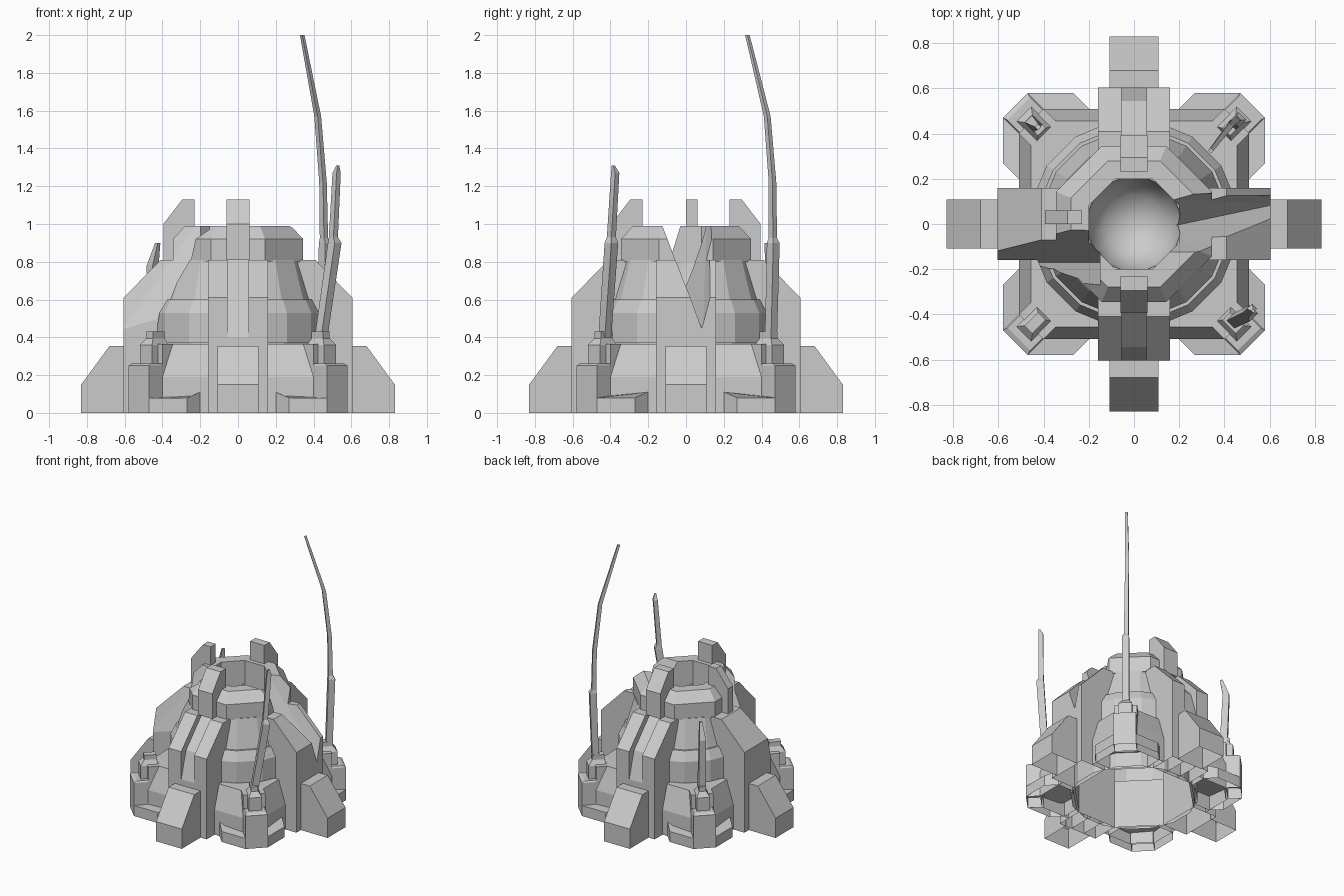
import bpy, bmesh
from math import pi, cos, sin
from mathutils import Matrix

if "Cube" in bpy.data.objects:
    bpy.data.objects.remove(bpy.data.objects["Cube"])


def finish(name, bm, matrix=None):
    if matrix:
        bm.transform(matrix)
    bmesh.ops.remove_doubles(bm, verts=bm.verts, dist=1e-5)
    bmesh.ops.recalc_face_normals(bm, faces=bm.faces)
    me = bpy.data.meshes.new(name)
    bm.to_mesh(me)
    bm.free()
    ob = bpy.data.objects.new(name, me)
    bpy.context.collection.objects.link(ob)
    return ob


def loft(name, rings, matrix=None):
    """Closed solid through matching rings of points."""
    bm = bmesh.new()
    rs = [[bm.verts.new(p) for p in ring] for ring in rings]
    n = len(rs[0])
    for a, b in zip(rs, rs[1:]):
        for i in range(n):
            j = (i + 1) % n
            bm.faces.new((a[i], a[j], b[j], b[i]))
    bm.faces.new(rs[0])
    bm.faces.new(rs[-1])
    return finish(name, bm, matrix)


def slab(name, profile, y0, y1, matrix=None):
    """Side profile in (radius, z), extruded sideways."""
    return loft(name, [[(r, y, z) for r, z in profile] for y in (y0, y1)], matrix)


def ring(poly, z):
    return [(x, y, z) for x, y in poly]


def lathe(name, loop, n, smooth_from):
    """Closed profile loop revolved; segments from smooth_from on are smooth."""
    bm = bmesh.new()
    cols = []
    for k in range(n):
        a = 2 * pi * (k + .5) / n
        cols.append([bm.verts.new((r * cos(a), r * sin(a), z)) for r, z in loop])
    m = len(loop)
    for k in range(n):
        a, b = cols[k], cols[(k + 1) % n]
        for i in range(m):
            j = (i + 1) % m
            f = bm.faces.new((a[i], b[i], b[j], a[j]))
            f.smooth = i >= smooth_from
    bmesh.ops.dissolve_degenerate(bm, dist=1e-5, edges=bm.edges)
    return finish(name, bm)


def hull(name, pts):
    bm = bmesh.new()
    for p in pts:
        bm.verts.new(p)
    bmesh.ops.convex_hull(bm, input=bm.verts)
    ob = finish(name, bm)
    ob.hide_render = True
    return ob


def cut(ob, cutter):
    mod = ob.modifiers.new("cut", 'BOOLEAN')
    mod.operation = 'DIFFERENCE'
    mod.solver = 'EXACT'
    mod.object = cutter
    bpy.context.view_layer.objects.active = ob
    bpy.ops.object.modifier_apply(modifier=mod.name)


# Core drum with the bowl sunk into it, and the octagonal crown
core = lathe("core", [(0, 0), (.44, 0), (.44, .37), (.465, .37), (.465, .53), (.43, .60), (.415, .60),
                      (.355, .81), (.212, .81), (.20, .68), (.13, .56), (0, .52)], 16, 8)
crown = lathe("crown", [(.30, .80), (.373, .80), (.373, .92), (.303, .99), (.216, .99), (.216, .80)], 8, 9)

# Four ribs, buttress feet and horns; order is +x, +y, -x, -y
RIB = [(.40, 0), (.605, 0), (.605, .61), (.41, .81), (.28, .81), (.30, .55), (.40, .5)]
GROOVE = [(.40, 0), (.605, 0), (.605, .40), (.545, .60), (.36, .795), (.28, .795), (.30, .55), (.40, .5)]
FOOT = [(.60, 0), (.83, 0), (.83, .15), (.68, .355), (.60, .355)]
HORN = [(.23, .88), (.23, 1.13), (.295, 1.13), (.395, 1.0), (.395, .81), (.30, .81)]
ribs = {}
for k, side in enumerate(("right", "back", "left", "front")):
    rot = Matrix.Rotation(k * pi / 2, 4, 'Z')
    slab(side + "_foot", FOOT, -.108, .108, rot)
    if side in ("back", "front"):
        slab(side + "_rib_groove", GROOVE, -.055, .055, rot)
        slab(side + "_rib_ridge_a", RIB, -.16, -.055, rot)
        slab(side + "_rib_ridge_b", RIB, .055, .16, rot)
        slab(side + "_horn", HORN, -.06, .06, rot)
    else:
        ribs[side] = slab(side + "_rib", RIB, -.16, .16, rot)
slab("left_horn", [(-r, z) for r, z in HORN], .0, .06)

# Damage: twisted gouge down the right, slanted break on the left
gouge = hull("gouge_cutter", [(.12, -.15, 1.06), (.12, -.02, .70), (.12, .11, 1.06),
                              (.36, -.15, 1.06), (.36, .04, .60), (.36, .13, 1.06),
                              (.64, -.06, .85), (.64, .09, .43), (.64, .20, .85)])
split = hull("split_cutter", [(x, y, z) for x in (-.64, -.27, -.15)
                              for y, z in ((0, 1.1), (-.17, .4 if x < -.6 else .55), (-.3, 1.1))])
for ob in (core, crown, ribs["right"]):
    cut(ob, gouge)
for ob in (core, crown, ribs["left"]):
    cut(ob, split)
for c in (gouge, split):
    bpy.data.objects.remove(c)

# Four corner pods
BASE = [(.20, .51), (.27, .58), (.47, .58), (.58, .47), (.58, .27), (.51, .20), (.38, .20), (.20, .38)]
LIP = [.11, .08, .08, .08, .08, .11, .11, .11]
WALL = [(.16, .51), (.40, .51), (.51, .40), (.51, .16), (.40, .16), (.16, .40)]
WALL_TOP = [(.16, .455), (.36, .455), (.455, .36), (.455, .16), (.40, .16), (.16, .40)]
BODY = [(.40, .51), (.51, .40), (.44, .33), (.33, .44)]
TOWER = [(.47, .58), (.58, .47), (.50, .39), (.39, .50)]
TOWER_TOP = [(.46, .56), (.56, .46), (.49, .39), (.39, .49)]
NECK = [(.455, .52), (.52, .455), (.43, .365), (.365, .43)]
CAP = [(.45, .485), (.485, .45), (.425, .39), (.39, .425)]


def diamond(x, y, z, h):
    return [(x - h, y, z), (x, y - h, z), (x + h, y, z), (x, y + h, z)]


for sx in (-1, 1):
    for sy in (-1, 1):
        m = Matrix.Diagonal((sx, sy, 1, 1))
        tag = ("front_" if sy < 0 else "back_") + ("left_" if sx < 0 else "right_")
        loft(tag + "pod_base", [ring(BASE, 0), [(x, y, z) for (x, y), z in zip(BASE, LIP)]], m)
        loft(tag + "pod_wall", [ring(WALL, 0), ring(WALL, .19), ring(WALL_TOP, .365)], m)
        loft(tag + "pod_body", [ring(BODY, .19), ring(BODY, .365)], m)
        loft(tag + "pod_tower", [ring(TOWER, 0), ring(TOWER, .25), ring(TOWER_TOP, .262)], m)
        loft(tag + "pod_cap", [ring(NECK, .22), ring(NECK, .36), ring(CAP, .395), ring(CAP, .43)], m)

# Antennas: centre points with half width
loft("tall_antenna", [diamond(*p) for p in (
    (.45, .45, .40, .032), (.462, .462, .90, .034), (.455, .46, .925, .022), (.45, .458, 1.22, .02),
    (.422, .43, 1.57, .018), (.34, .325, 2.0, .012))])
loft("short_antenna", [diamond(*p) for p in (
    (.44, -.43, .40, .034), (.512, -.395, .90, .036), (.505, -.395, .93, .024),
    (.522, -.375, 1.27, .022), (.528, -.385, 1.31, .008))])
loft("broken_antenna", [diamond(*p) for p in (
    (-.44, .44, .40, .036), (-.452, .45, .78, .032), (-.425, .43, .90, .014))])

# Leave the underside open
for ob in list(bpy.data.objects):
    bm = bmesh.new()
    bm.from_mesh(ob.data)
    low = [f for f in bm.faces if all(v.co.z < .001 for v in f.verts)]
    bmesh.ops.delete(bm, geom=low, context='FACES')
    bm.to_mesh(ob.data)
    bm.free()
